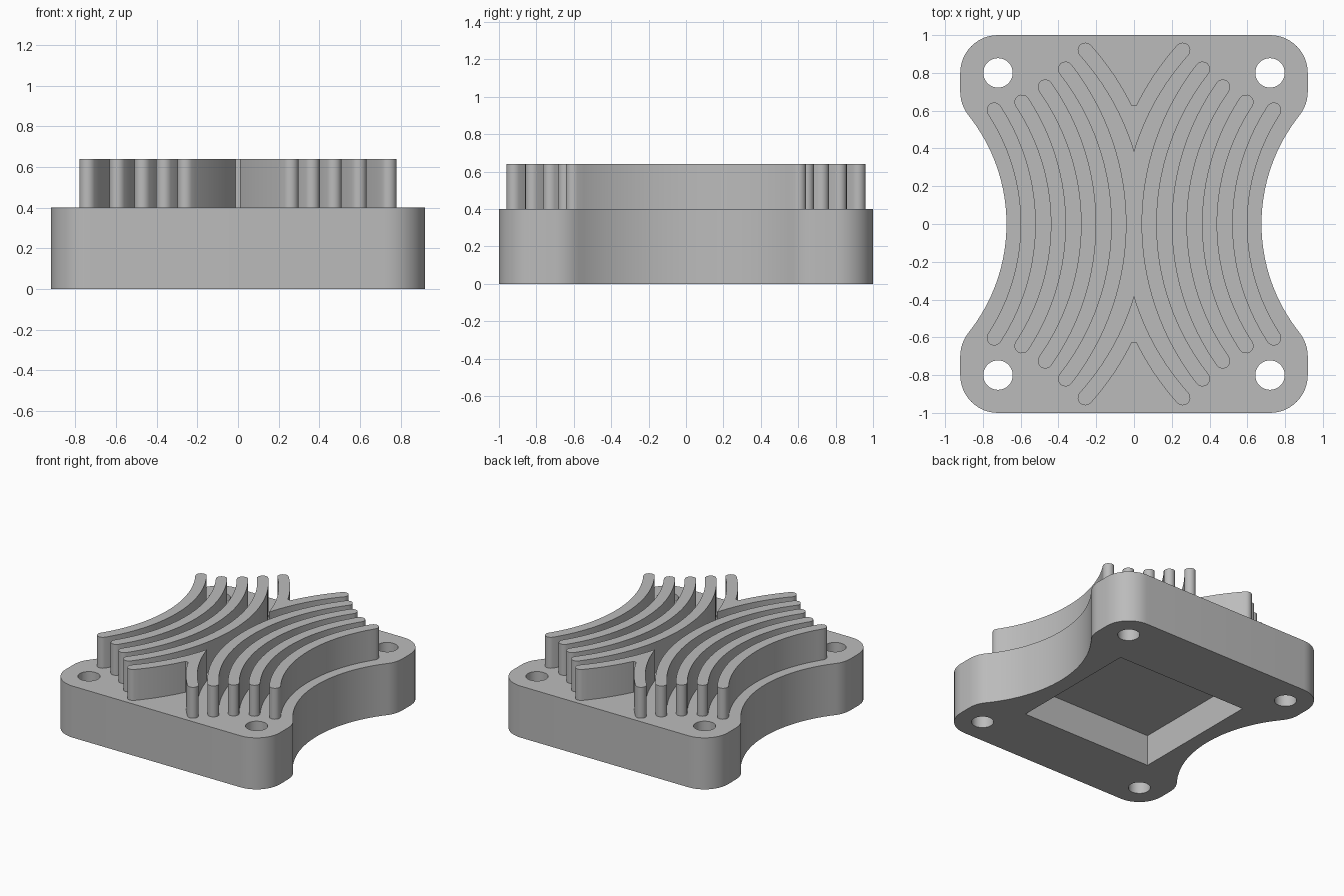
import bpy, bmesh
from math import sin, cos, asin, acos, pi, sqrt, radians

if "Cube" in bpy.data.objects:
    bpy.data.objects.remove(bpy.data.objects["Cube"])

metal = bpy.data.materials.new("plain grey metal")
GREY = (0.5, 0.5, 0.5, 1)
metal.use_nodes = True
metal.diffuse_color = GREY
metal.node_tree.nodes["Principled BSDF"].inputs["Base Color"].default_value = GREY

PLATE_TOP, FIN_TOP, HALF_FIN = 0.4, 0.64, 0.04


def arc(cx, cy, r, start, end, n):
    """Points along a circular arc, both ends included."""
    return [(cx + r * cos(start + (end - start) * i / n),
             cy + r * sin(start + (end - start) * i / n)) for i in range(n + 1)]


def flip(points, sx, sy):
    return [(x * sx, y * sy) for x, y in points]


def prism(name, outline, z0, z1):
    """Extrude a closed outline between two heights."""
    bm = bmesh.new()
    face = bm.faces.new([bm.verts.new((x, y, z0)) for x, y in outline])
    side = bmesh.ops.extrude_face_region(bm, geom=[face])["geom"]
    for v in side:
        if isinstance(v, bmesh.types.BMVert):
            v.co.z = z1
    bmesh.ops.remove_doubles(bm, verts=bm.verts, dist=1e-5)
    bmesh.ops.recalc_face_normals(bm, faces=bm.faces)
    mesh = bpy.data.meshes.new(name)
    bm.to_mesh(mesh)
    bm.free()
    mesh.materials.append(metal)
    obj = bpy.data.objects.new(name, mesh)
    bpy.context.collection.objects.link(obj)
    return obj


def activate(obj):
    bpy.ops.object.select_all(action="DESELECT")
    obj.select_set(True)
    bpy.context.view_layer.objects.active = obj


def smooth(obj):
    activate(obj)
    bpy.ops.object.shade_smooth_by_angle(angle=radians(30))


def cut(target, cutter):
    mod = target.modifiers.new("cut", "BOOLEAN")
    mod.operation, mod.solver, mod.object = "DIFFERENCE", "EXACT", cutter
    activate(target)
    bpy.ops.object.modifier_apply(modifier=mod.name)
    bpy.data.objects.remove(cutter)


# Base plate: rounded corners blending into waisted sides
waist_r, waist_x = 0.922, 1.597
blend = asin(0.7 / (waist_r + 0.2))
quarter = (arc(0.72, 0.8, 0.2, pi / 2, 0, 12)
           + arc(0.72, 0.7, 0.2, 0, -blend, 6)
           + arc(waist_x, 0, waist_r, pi - blend, pi, 16)[1:])
right_half = quarter + flip(quarter[-2::-1], 1, -1)
plate = prism("base_plate", right_half + flip(right_half[::-1], -1, 1), 0, PLATE_TOP)

# Underside pocket and the four mounting holes
cut(plate, prism("pocket_cutter", [(-.56, -.52), (.56, -.52), (.56, .52), (-.56, .52)],
                 -0.1, 0.24))
for sx in (1, -1):
    for sy in (1, -1):
        hole = arc(0.72 * sx, 0.8 * sy, 0.078, 0, 2 * pi, 32)[:-1]
        cut(plate, prism("hole_cutter", hole, -0.1, 0.5))
smooth(plate)

# Curved fins: distance from centre line, arc radius, height of end cap centre
FINS = [(0.56, 1.10, 0.603), (0.40, 1.174, 0.645), (0.24, 1.258, 0.725), (0.08, 1.33, 0.82)]
for number, (x0, r, y_end) in enumerate(FINS, 1):
    cx, a = x0 + r, asin(y_end / r)
    ex = cx - r * cos(a)
    outline = (arc(cx, 0, r + HALF_FIN, pi + a, pi - a, 32)
               + arc(ex, y_end, HALF_FIN, pi - a, -a, 8)[1:-1]
               + arc(cx, 0, r - HALF_FIN, pi - a, pi + a, 32)
               + arc(ex, -y_end, HALF_FIN, a, a - pi, 8)[1:-1])
    for side, sx in (("left", 1), ("right", -1)):
        smooth(prism(f"{side}_fin_{number}", flip(outline, sx, 1), PLATE_TOP, FIN_TOP))

# Forked fins at front and back, with a blunt crotch
cx, r, y_end = 1.28, 1.375, 0.92
a = asin(y_end / r)
crotch = acos((cx - 0.012) / (r + HALF_FIN))
apex = acos(cx / (r - HALF_FIN))
arm = (arc(cx, 0, r + HALF_FIN, pi - crotch, pi - a, 12)
       + arc(cx - r * cos(a), y_end, HALF_FIN, pi - a, -a, 8)[1:-1]
       + arc(cx, 0, r - HALF_FIN, pi - a, pi - apex, 18))
fork = arm + flip(arm[-2::-1], -1, 1)
for end, sy in (("back", 1), ("front", -1)):
    smooth(prism(f"{end}_forked_fin", flip(fork, 1, sy), PLATE_TOP, FIN_TOP))
